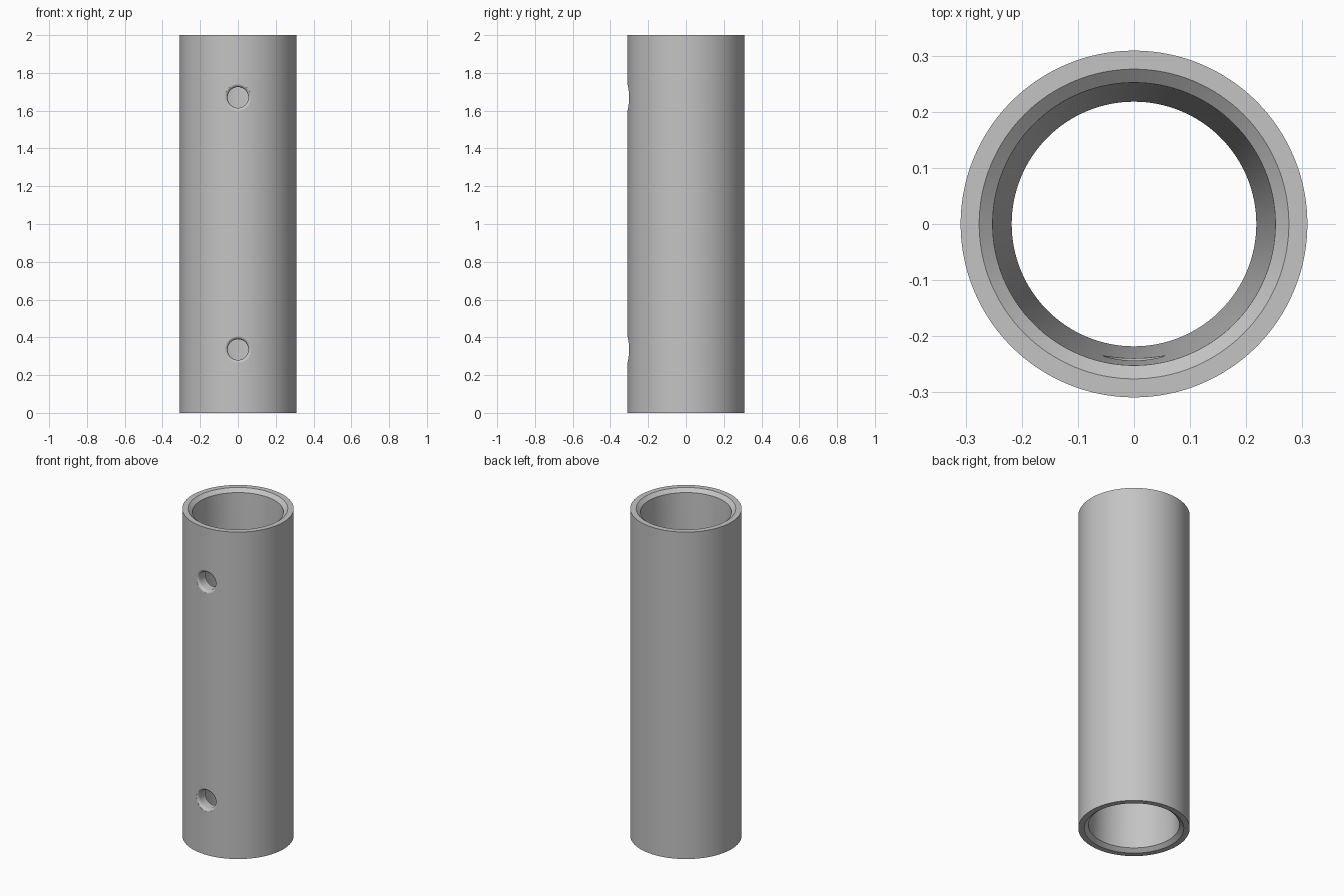
import bpy, bmesh, math

if "Cube" in bpy.data.objects:
    bpy.data.objects.remove(bpy.data.objects["Cube"])

R = 0.309          # outer radius of the tube
SEG = 128

grey = bpy.data.materials.new("light grey")
grey.diffuse_color = (0.55, 0.55, 0.55, 1)
grey.use_nodes = True
grey.node_tree.nodes["Principled BSDF"].inputs["Base Color"].default_value = grey.diffuse_color


def make_object(name, bm):
    bmesh.ops.recalc_face_normals(bm, faces=bm.faces)
    me = bpy.data.meshes.new(name)
    bm.to_mesh(me)
    bm.free()
    me.materials.append(grey)
    ob = bpy.data.objects.new(name, me)
    bpy.context.collection.objects.link(ob)
    return ob


def bridge(bm, a, b):
    n = len(a)
    for i in range(n):
        bm.faces.new((a[i], a[(i + 1) % n], b[(i + 1) % n], b[i]))


# Tube: closed profile turned about z, chamfered mouths, bore narrowing to the middle
profile = [(R, 0), (R, 2), (0.276, 2), (0.252, 1.98),
           (0.218, 1), (0.252, 0.02), (0.276, 0)]
bm = bmesh.new()
rings = [[bm.verts.new((r * math.cos(2 * math.pi * i / SEG),
                        r * math.sin(2 * math.pi * i / SEG), z))
          for i in range(SEG)] for r, z in profile]
for k in range(len(rings)):
    bridge(bm, rings[k], rings[(k + 1) % len(rings)])
tube = make_object("tube", bm)


# Cutter for a front hole whose rounded rim follows the curved wall
def hole_cutter(z, bore=0.055, f=0.018, n=48):
    steps = [math.radians(a) for a in (12, 25, 40, 55, 72, 90)]
    prof = [(bore + f * (1 - math.sin(a)), f * (1 - math.cos(a))) for a in steps]
    prof = [(prof[0][0] + 0.003, -0.05)] + prof + [(bore, 0.2)]
    bm = bmesh.new()
    loops = []
    for r, d in prof:
        loop = []
        for i in range(n):
            t = 2 * math.pi * i / n
            x = r * math.cos(t)
            loop.append(bm.verts.new((x, d - math.sqrt(R * R - x * x),
                                      z + r * math.sin(t))))
        loops.append(loop)
    for a, b in zip(loops, loops[1:]):
        bridge(bm, a, b)
    # fan caps
    for loop in (loops[0], loops[-1]):
        c = bm.verts.new((0, sum(v.co.y for v in loop) / n, z))
        for i in range(n):
            bm.faces.new((loop[i], loop[(i + 1) % n], c))
    return make_object("hole_cutter", bm)


bpy.context.view_layer.objects.active = tube
tube.select_set(True)
for z in (0.335, 1.67):
    cutter = hole_cutter(z)
    cutter.hide_render = True
    mod = tube.modifiers.new("hole", 'BOOLEAN')
    mod.operation = 'DIFFERENCE'
    mod.solver = 'EXACT'
    mod.object = cutter
    bpy.ops.object.modifier_apply(modifier=mod.name)
    bpy.data.objects.remove(cutter, do_unlink=True)

# Smooth walls with crisp mouth edges
bpy.ops.object.shade_smooth_by_angle(angle=math.radians(30))
